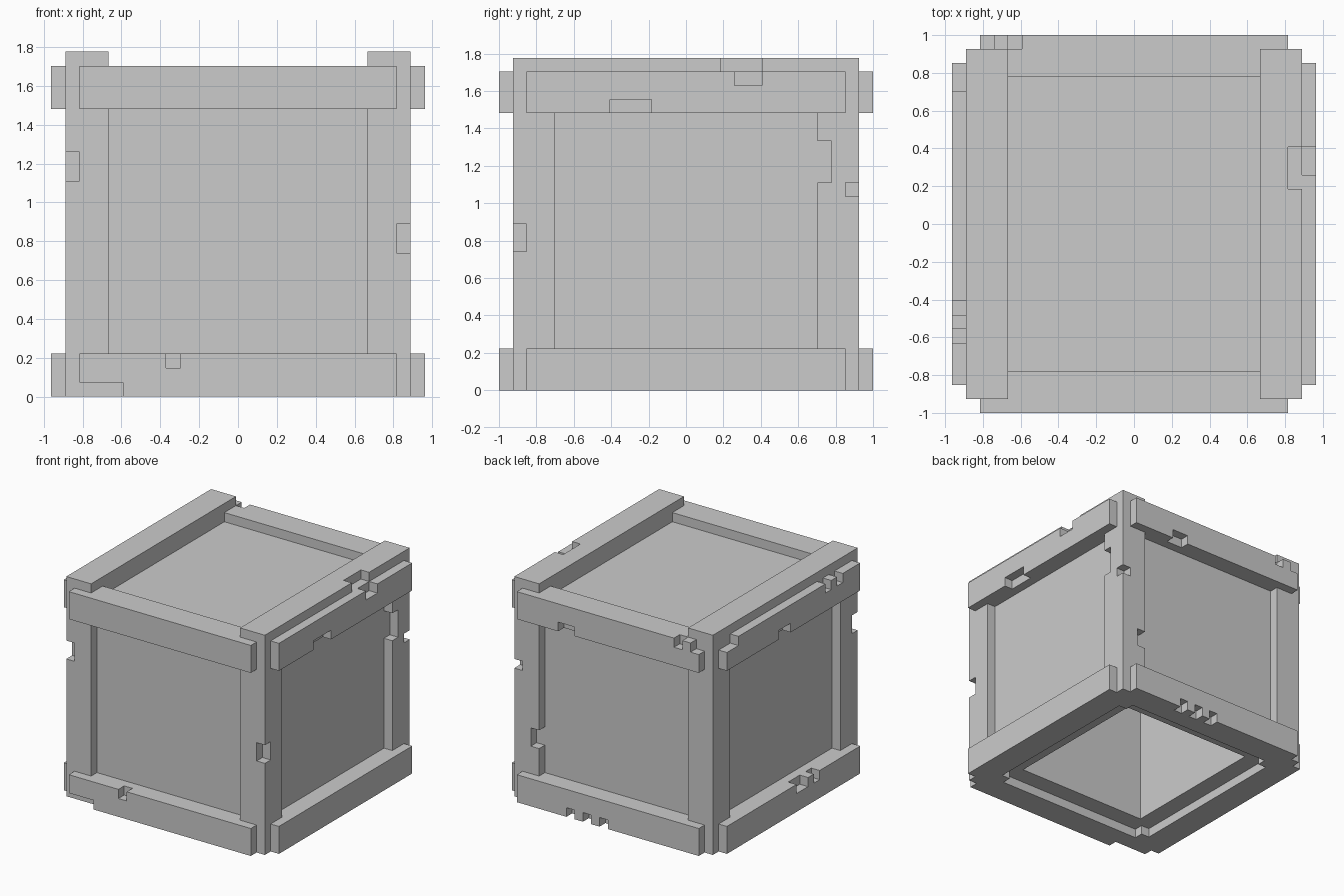
import bpy
import bmesh
from mathutils import Vector

U = 2 / 27  # one block of the crate

if "Cube" in bpy.data.objects:
    bpy.data.objects.remove(bpy.data.objects["Cube"])

grey = bpy.data.materials.new("plain grey")
grey.use_nodes = True
colour = (0.6, 0.6, 0.6, 1)
grey.diffuse_color = colour
grey.node_tree.nodes["Principled BSDF"].inputs["Base Color"].default_value = colour


def boxes_object(name, boxes):
    """One mesh made of axis-aligned boxes, each (x0, x1, y0, y1, z0, z1) in blocks."""
    bm = bmesh.new()
    for b in boxes:
        lo, hi = Vector(b[0::2]) * U, Vector(b[1::2]) * U
        for v in bmesh.ops.create_cube(bm, size=1)["verts"]:
            v.co = Vector(hi[i] if v.co[i] > 0 else lo[i] for i in range(3))
    mesh = bpy.data.meshes.new(name)
    bm.to_mesh(mesh)
    bm.free()
    mesh.materials.append(grey)
    obj = bpy.data.objects.new(name, mesh)
    bpy.context.collection.objects.link(obj)
    return obj


def overshoot(cut, box):
    """Push cutter sides that lie on the part's surface slightly outside it."""
    out = list(cut)
    for i in range(6):
        if cut[i] == box[i]:
            out[i] += 0.4 if i % 2 else -0.4
    return out


def part(name, box, cuts=()):
    obj = boxes_object(name, [box])
    if cuts:
        cutter = boxes_object(name + "_cutter", [overshoot(c, box) for c in cuts])
        cutter.hide_render = True
        mod = obj.modifiers.new("chips", 'BOOLEAN')
        mod.operation = 'DIFFERENCE'
        mod.solver = 'EXACT'
        mod.object = cutter
        bpy.context.view_layer.objects.active = obj
        bpy.ops.object.modifier_apply(modifier=mod.name)
        bpy.data.objects.remove(cutter)
    return obj


# Hollow body, open underneath
part("body_panels", (-11, 11, -11.5, 11.5, 1, 22), [(-8, 8, -8.5, 8.5, 1, 19)])

# Corner posts with chipped edges
post_chips = {
    "front_left": [(11, 12, -12.5, -11.5, 10, 12)],
    "front_right": [(-12, -11, -12.5, -11.5, 15, 17)],
    "back_left": [(11, 12, 11.5, 12.5, 14, 15),
                  (11, 12, 9.5, 10.5, 15, 18),
                  (9, 10, 11.5, 12.5, 6, 8)],
    "back_right": [],
}
for side, chips in post_chips.items():
    y0 = -12.5 if "front" in side else 9.5
    x0 = 9 if "left" in side else -12
    part(side + "_post", (x0, x0 + 3, y0, y0 + 3, 0, 21), chips)

# Raised rails on the top
part("top_left_rail", (9, 12, -12.5, 12.5, 21, 24), [(11, 12, 2.5, 5.5, 23, 24)])
part("top_right_rail", (-12, -9, -12.5, 12.5, 21, 24))


# Horizontal beams: each chip is (start, end, z0, z1) along the beam, one block deep
def beam(name, along_x, sign, z0, chips):
    half, outer = (11, 13.5) if along_x else (11.5, 13)

    def place(a, b, depth, low, high):
        across = sorted((sign * outer, sign * (outer - depth)))
        span = (a, b, *across) if along_x else (*across, a, b)
        return (*span, low, high)

    cuts = [place(a, b, 1, low, high) for a, b, low, high in chips]
    part(name, place(-half, half, 3, z0, z0 + 3), cuts)


beam("front_top_beam", True, -1, 20, [])
beam("front_bottom_beam", True, -1, 0, [(-11, -8, 0, 1), (-5, -4, 2, 3)])
beam("back_top_beam", True, 1, 20,
     [(-11, -10, 22, 23), (-9, -8, 22, 23), (4, 6, 20, 21)])
beam("back_bottom_beam", True, 1, 0, [(x, x + 1, 0, 1) for x in (0, 2, 4)])
beam("left_top_beam", False, 1, 20, [(3.5, 5.5, 22, 23), (-5.5, -2.5, 20, 21)])
beam("left_bottom_beam", False, 1, 0, [])
beam("right_top_beam", False, -1, 20,
     [(9.5, 11.5, 22, 23), (-6.5, -5.5, 22, 23), (-8.5, -7.5, 22, 23),
      (0.5, 2.5, 20, 21)])
beam("right_bottom_beam", False, -1, 0, [(-2.5, -0.5, 2, 3), (-4.5, -3.5, 2, 3)])
